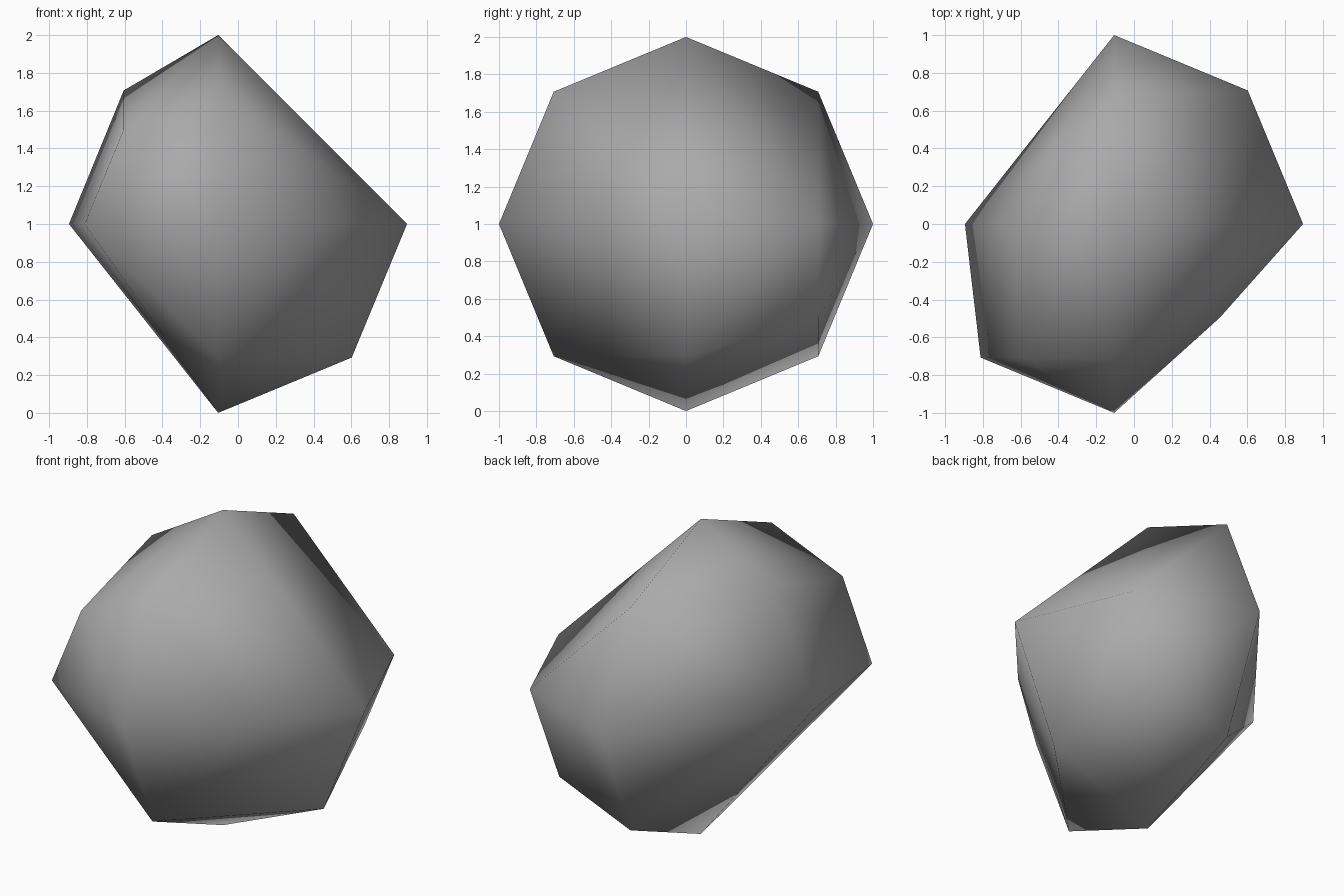
import bpy
import bmesh
import math
from mathutils import Vector

cube = bpy.data.objects.get("Cube")
if cube:
    bpy.data.objects.remove(cube, do_unlink=True)

CENTRE = Vector((-0.105, 0, 1))
D = math.sqrt(0.5)


def make_material(name, value):
    mat = bpy.data.materials.new(name)
    mat.use_nodes = True
    colour = (value, value, value, 1)
    mat.diffuse_color = colour
    mat.node_tree.nodes["Principled BSDF"].inputs["Base Color"].default_value = colour
    return mat


def octagon():
    """Upright eight-sided ring through the middle of the rock."""
    for i in range(8):
        angle = math.tau * i / 8
        yield Vector((0, math.cos(angle), math.sin(angle)))


# Corners of the rock: the full ring, corners on both sides, and chipped corners
corners = list(octagon())
for sign in (1, -1):
    corners.append(sign * Vector((D, D, 0)))
    corners.append(sign * Vector((0.5, D, -0.5)))
corners += [Vector((1, 0, 0)), Vector((D, 0, -D))]
corners += [Vector((-0.79, 0, 0)), Vector((-0.5, 0, D)), Vector((0.56, -0.495, 0))]

# Wrap the corners in a faceted skin and join the flat faces
bm = bmesh.new()
for corner in corners:
    bm.verts.new(corner + CENTRE)
bmesh.ops.convex_hull(bm, input=bm.verts)
bmesh.ops.dissolve_limit(bm, angle_limit=math.radians(0.5), verts=bm.verts, edges=bm.edges)
bmesh.ops.recalc_face_normals(bm, faces=bm.faces)
for face in bm.faces:
    face.smooth = True

mesh = bpy.data.meshes.new("rock")
bm.to_mesh(mesh)
bm.free()
mesh.materials.append(make_material("stone grey", 0.4))
rock = bpy.data.objects.new("rock", mesh)
bpy.context.collection.objects.link(rock)
